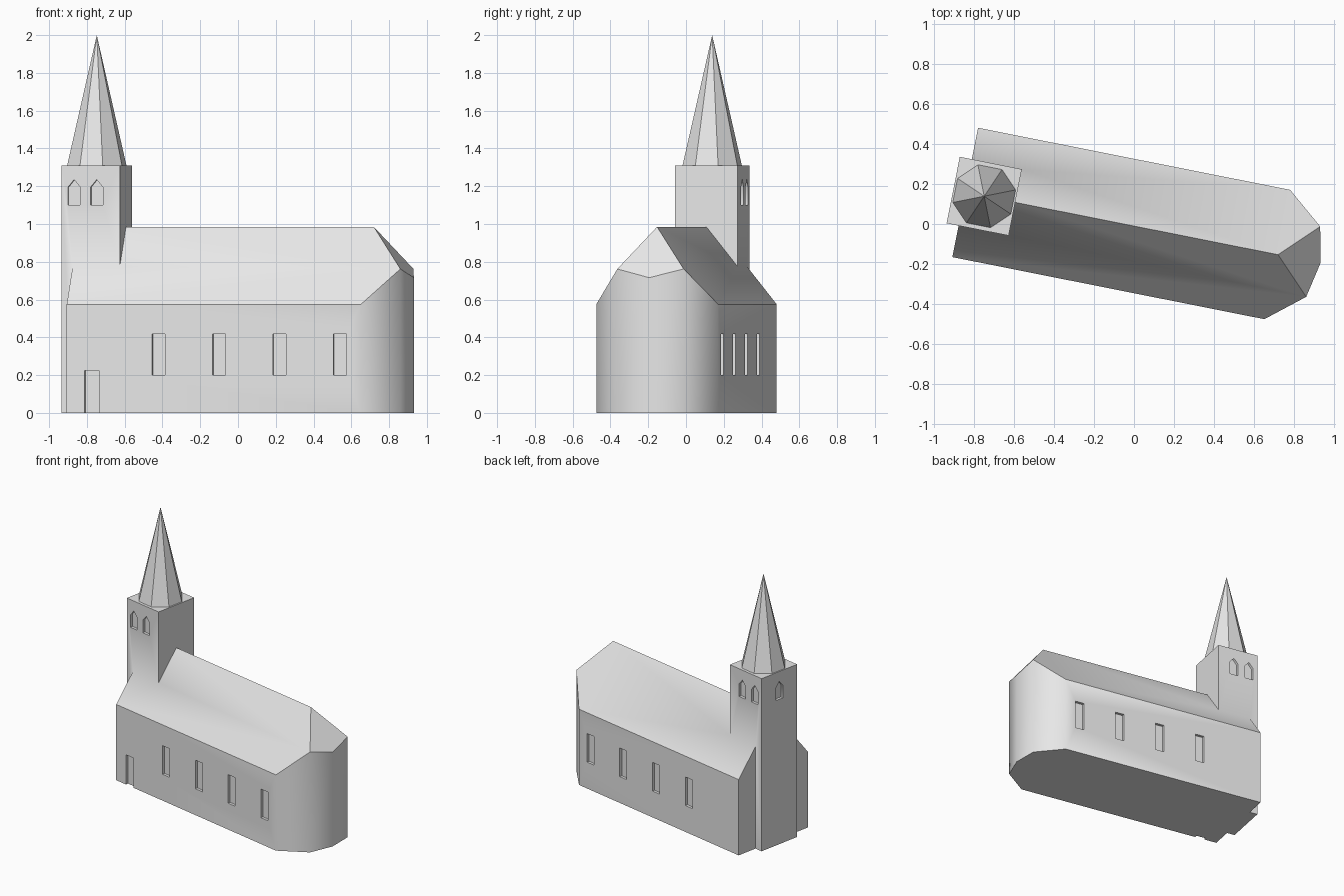
import bpy, bmesh, math
from mathutils import Matrix, Vector

if "Cube" in bpy.data.objects:
    bpy.data.objects.remove(bpy.data.objects["Cube"])

# The church is modelled along its own axis (u = length, v = width), then turned.
PLACE = Matrix.Translation((-0.8425, 0.1575, 0)) @ Matrix.Rotation(math.radians(-11.25), 4, 'Z')
HALF_W, EAVE, RIDGE, HIP_U = 0.329, 0.575, 0.985, 1.592
SLOPE = (RIDGE - EAVE) / HALF_W
T0, T1, T_HALF, T_TOP = -0.061, 0.2545, 0.169, 1.31
DEPTH = 0.02

stone = bpy.data.materials.new("light_grey")
stone.diffuse_color = (0.8, 0.8, 0.8, 1)
stone.use_nodes = True
stone.node_tree.nodes["Principled BSDF"].inputs["Base Color"].default_value = stone.diffuse_color


def prism(bm, pts, vec):
    """Extrude a flat outline along a vector."""
    face = bm.faces.new([bm.verts.new(p) for p in pts])
    ext = bmesh.ops.extrude_face_region(bm, geom=[face])
    bmesh.ops.translate(bm, vec=Vector(vec),
                        verts=[g for g in ext["geom"] if isinstance(g, bmesh.types.BMVert)])


def finish(bm, name):
    bmesh.ops.recalc_face_normals(bm, faces=bm.faces[:])
    me = bpy.data.meshes.new(name)
    bm.to_mesh(me)
    bm.free()
    me.materials.append(stone)
    ob = bpy.data.objects.new(name, me)
    ob.matrix_world = PLACE
    bpy.context.collection.objects.link(ob)
    return ob


def boolean(target, other, operation):
    mod = target.modifiers.new("cut", 'BOOLEAN')
    mod.operation, mod.solver, mod.object = operation, 'EXACT', other
    bpy.context.view_layer.objects.active = target
    bpy.ops.object.modifier_apply(modifier=mod.name)
    bpy.data.objects.remove(other)


# Nave: plan with a polygonal apse, sliced by the three roof planes
bm = bmesh.new()
side = [(0, -HALF_W), (1.588, -HALF_W), (1.771, -0.179)]
plan = side + [(1.808, 0)] + [(u, -v) for u, v in reversed(side)]
prism(bm, [(u, v, 0) for u, v in plan], (0, 0, 1.2))
for normal in ((0, -SLOPE, 1), (0, SLOPE, 1), (SLOPE, 0, 1)):
    cut = bmesh.ops.bisect_plane(bm, geom=bm.verts[:] + bm.edges[:] + bm.faces[:], dist=1e-4,
                                 plane_co=(HIP_U, 0, RIDGE), plane_no=normal, clear_outer=True)
    rim = [e for e in bm.edges if e.is_boundary]
    bmesh.ops.holes_fill(bm, edges=rim, sides=0)
church = finish(bm, "nave_and_tower")

# Tower, merged into the nave
bm = bmesh.new()
prism(bm, [(T0, -T_HALF, 0), (T1, -T_HALF, 0), (T1, T_HALF, 0), (T0, T_HALF, 0)], (0, 0, T_TOP))
boolean(church, finish(bm, "tower"), 'UNION')

# Recesses: nave windows, door and pointed belfry openings
bm = bmesh.new()


def outline(c, half, z0, z1, peak=None):
    pts = [(c - half, z0), (c + half, z0), (c + half, z1)]
    return pts + ([(c, peak)] if peak else []) + [(c - half, z1)]


def side_recess(sign, wall, shape):
    prism(bm, [(u, sign * (wall + 0.1), z) for u, z in shape], (0, -sign * (0.1 + DEPTH), 0))


for sign in (-1, 1):
    for u in (0.496, 0.822, 1.148, 1.474):
        side_recess(sign, HALF_W, outline(u, 0.035, 0.2, 0.417))
    for u in (0.008, 0.13):
        side_recess(sign, T_HALF, outline(u, 0.033, 1.1, 1.195, 1.235))
side_recess(-1, HALF_W, outline(0.135, 0.038, -0.1, 0.225))
prism(bm, [(T0 - 0.1, v, z) for v, z in outline(0, 0.033, 1.1, 1.195, 1.235)], (0.1 + DEPTH, 0, 0))
boolean(church, finish(bm, "recess_cutter"), 'DIFFERENCE')

# Smooth the apse wall and the concave roof-to-tower joint, keep the rest crisp
bm = bmesh.new()
bm.from_mesh(church.data)
bmesh.ops.remove_doubles(bm, verts=bm.verts[:], dist=1e-5)
for f in bm.faces:
    f.smooth = True
    f.material_index = 0
for e in bm.edges:
    upright = all(abs(f.normal.z) < 0.1 for f in e.link_faces)
    e.smooth = e.calc_face_angle(3) < math.radians(45) and (upright or not e.is_convex)
bm.to_mesh(church.data)
bm.free()

# Spire: eight-sided cone
bm = bmesh.new()
bmesh.ops.create_cone(bm, cap_ends=True, segments=8, radius1=0.16, radius2=0, depth=2 - T_TOP,
                      matrix=Matrix.Translation(((T0 + T1) / 2, 0, (2 + T_TOP) / 2))
                      @ Matrix.Rotation(math.pi / 8, 4, 'Z'))
bmesh.ops.remove_doubles(bm, verts=bm.verts[:], dist=1e-5)
finish(bm, "spire")
